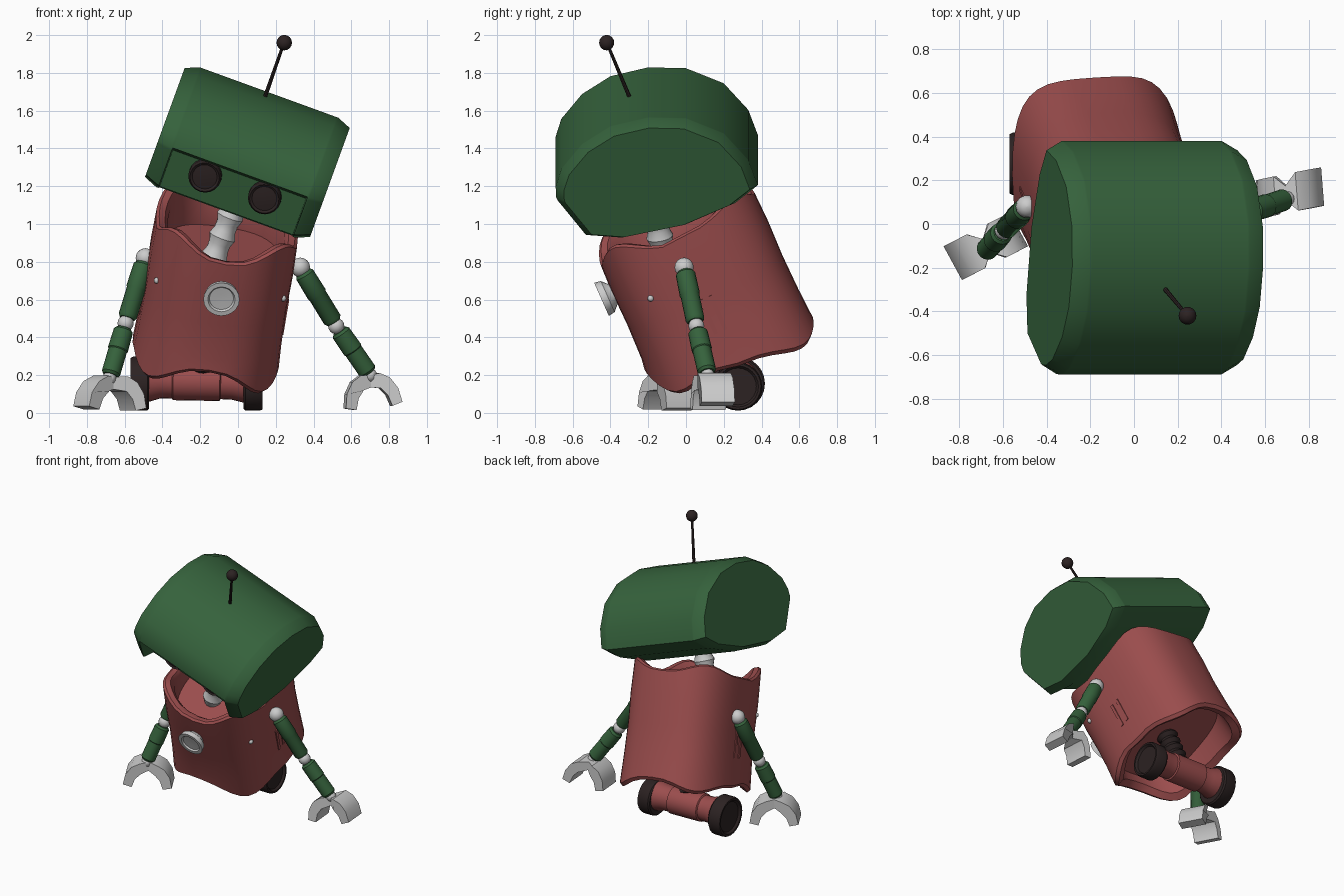
import bpy, bmesh, math
from mathutils import Vector as V, Matrix

if "Cube" in bpy.data.objects:
    bpy.data.objects.remove(bpy.data.objects["Cube"])


def material(name, rgb):
    m = bpy.data.materials.new(name)
    m.diffuse_color = (*rgb, 1)
    m.use_nodes = True
    m.node_tree.nodes["Principled BSDF"].inputs["Base Color"].default_value = m.diffuse_color
    return m


GREEN = material("green_paint", (0.036, 0.122, 0.045))
RED = material("red_paint", (0.33, 0.075, 0.075))
DARK = material("dark_rubber", (0.025, 0.016, 0.016))


def loft(name, rings, mat=None, matrix=None, angle=35):
    """Skin a list of equal-length closed rings and cap both ends."""
    bm = bmesh.new()
    loops = [[bm.verts.new(p) for p in r] for r in rings]
    n = len(loops[0])
    for a, b in zip(loops, loops[1:]):
        for i in range(n):
            j = (i + 1) % n
            bm.faces.new((a[i], a[j], b[j], b[i]))
    bm.faces.new(loops[0])
    bm.faces.new(loops[-1])
    bmesh.ops.recalc_face_normals(bm, faces=bm.faces)
    me = bpy.data.meshes.new(name)
    bm.to_mesh(me)
    bm.free()
    if matrix:
        me.transform(matrix)
    ob = bpy.data.objects.new(name, me)
    bpy.context.collection.objects.link(ob)
    if mat:
        me.materials.append(mat)
    bpy.ops.object.select_all(action='DESELECT')
    ob.select_set(True)
    bpy.context.view_layer.objects.active = ob
    bpy.ops.object.shade_smooth_by_angle(angle=math.radians(angle))
    return ob


def lathe(name, p, q, profile, mat=None, seg=16):
    """Turn (fraction along p-q, radius) pairs around the line p-q."""
    p, q = V(p), V(q)
    rot = (q - p).to_track_quat('Z', 'Y')
    rings = []
    for t, r in profile:
        c = p.lerp(q, t)
        rings.append([c + rot @ V((r * math.cos(k * math.tau / seg), r * math.sin(k * math.tau / seg), 0))
                      for k in range(seg)])
    return loft(name, rings, mat)


def ball(name, c, r, mat=None):
    half = V((0, 0, r))
    prof = [((1 - math.cos(a)) / 2, r * math.sin(a)) for a in
            [0.03 + k * (math.pi - 0.06) / 8 for k in range(9)]]
    return lathe(name, V(c) - half, V(c) + half, prof, mat, 14)


def box(name, c, size, mat, matrix):
    x, y, z = (s / 2 for s in size)
    c = V(c)
    rings = [[c + V((sx * x, sy * y, sz)) for sx, sy in ((-1, -1), (1, -1), (1, 1), (-1, 1))] for sz in (-z, z)]
    return loft(name, rings, mat, matrix)


# Head: tilted drum lofted sideways, with a deep face recess under the brow
TILT = Matrix.Rotation(math.radians(20), 4, 'Y')
MID = -0.425
outline = [(-.69, 1.26), (-.66, 1.36), (-.55, 1.50), (-.40, 1.60), (-.20, 1.65), (0, 1.645), (.20, 1.56),
           (.33, 1.41), (.38, 1.27), (.26, 1.17), (0, 1.05), (-.34, .975), (-.53, .99), (-.68, 1.185), (-.687, 1.2)]
recess = list(outline)
recess[11], recess[12], recess[13] = (-.30, .98), (-.42, .985), (-.50, 1.19)
small = [(-.15 + (y + .15) * .92, 1.31 + (v - 1.31) * .91) for y, v in outline]
stations = [(-.465, small), (-.39, outline), (-.38, outline), (-.375, recess),
            (.375, recess), (.38, outline), (.39, outline), (.465, small)]
loft("head", [[(MID + u, y, v) for y, v in prof] for u, prof in stations], GREEN, TILT, 32)

# Eyes
for side, label in ((-1, "left"), (1, "right")):
    u = MID + side * .168
    a, b = TILT @ V((u, -.42, 1.14)), TILT @ V((u, -.53, 1.112))
    lathe("eye_" + label, a, b, [(0, .088), (.85, .088), (1, .078), (.93, .066), (.97, .03)], DARK, 20)

# Antenna
lathe("antenna_rod", (.135, -.29, 1.65), (.24, -.415, 1.95), [(0, .011), (1, .008)], DARK, 8)
ball("antenna_tip", (.245, -.42, 1.96), .041, DARK)

# Torso: leaning rounded-square shell with wavy rims
UP = V((.153, -.402, .903)).normalized()
SIDE = (V((1, 0, 0)) - UP * UP.x).normalized()
BACK = UP.cross(SIDE)
CENTRE = V((-.115, .10, .65))
BODY = Matrix((SIDE, BACK, UP)).transposed().to_4x4()
BODY.translation = CENTRE


def body_ring(z, scale=1.0, inset=0.0, wave=0.0, lift=0.0, n=40):
    """Rounded-square ring; the rim waves more, and lifts, at the front."""
    ring = []
    for k in range(n):
        t = k * math.tau / n
        c, s = math.cos(t), math.sin(t)
        e = 2 / 2.7
        x = (.38 * scale - inset) * math.copysign(abs(c) ** e, c)
        y = (.45 * scale - inset) * math.copysign(abs(s) ** e, s)
        amp = wave * (1 if s < 0 else .65)
        ring.append((x, y, z - amp * math.cos(4 * t) + lift * max(0, -s)))
    return ring


loft("torso", [body_ring(-.2, 1, .07), body_ring(-.39, 1.02, .06, -.05, .09), body_ring(-.42, 1.03, .02, -.05, .09),
               body_ring(-.40, 1.03, 0, -.05, .09), body_ring(-.2, 1.01), body_ring(0), body_ring(.2, 1.01),
               body_ring(.40, 1.0, 0, .05), body_ring(.41, .99, .012, .05), body_ring(.40, .99, .045, .05),
               body_ring(.36, .98, .06, .03), body_ring(.2, 1, .07)], RED, BODY)

# Side slots and pins
for sx, label in ((-1, "left"), (1, "right")):
    for i in range(2):
        box(f"{label}_slot_{i}", (sx * .372, -.04 + i * .055, -.08), (.03, .022, .2), RED, BODY)
    ball(label + "_pin", BODY @ V((sx * .338, -.28, .13)), .017)

# Chest dial
lathe("chest_dial", BODY @ V((0, -.43, .18)), BODY @ V((0, -.52, .18)),
      [(0, .055), (.3, .062), (.6, .09), (1, .096), (1, .072), (.88, .064), (.86, .02)], None, 20)

# Neck: stacked vertebrae
prof = [(0, .05)]
for k in range(4):
    prof += [(k / 4 + .04, .058), (k / 4 + .125, .072), (k / 4 + .21, .058)]
lathe("neck", BODY @ V((-.06, -.14, .19)), (.02, -.19, 1.20), prof + [(1, .05)])

# Hip strut: dark ribbed column
prof = []
for k in range(6):
    prof += [(k / 6, .055), (k / 6 + .08, .075)]
lathe("hip_strut", (-.21, .27, .16), BODY @ V((0, 0, -.18)), prof + [(1, .055)], DARK)

# Axle and wheels
hub_l, hub_r = V((-.50, .275, .155)), V((.06, .275, .14))
lathe("axle", hub_l + V((0, 0, .015)), hub_r + V((0, 0, .02)),
      [(0, .11), (.06, .11), (.16, .092), (.27, .09), (.28, .1), (.72, .1),
       (.73, .09), (.84, .092), (.94, .105), (1, .105)], RED, 24)
for label, hub, s, r in (("left", hub_l, -1, .143), ("right", hub_r, 1, .128)):
    lathe(label + "_wheel", hub - V((s * .03, 0, 0)), hub + V((s * .07, 0, 0)),
          [(0, r * .93), (.1, r), (.85, r), (1, r * .95), (1, r * .85), (.85, r * .76), (.85, .01)], DARK, 24)

# Claw finger profile (outward, up)
finger = [(0, .02), (.055, .025), (.11, -.005), (.15, -.065), (.165, -.14), (.105, -.155), (.085, -.095),
          (.05, -.055), (0, -.045)]
tube = [(0, .04), (.05, .052), (.45, .054), (.47, .05), (.95, .05), (1, .04)]

# Arms: shoulder, elbow, wrist, hand centre, finger spread, hand width axis, hand scale
arms = (("left", (-.49, .08, .82), (-.595, -.03, .475), (-.68, -.125, .185), (-.675, -.1, .17),
         (.88, .45, -.03), (-.48, .88, 0), 1.03),
        ("right", (.33, -.01, .77), (.52, .055, .46), (.70, .115, .20), (.698, .14, .18),
         (1, .2, .12), (-.08, 1, 0), .93))
for label, sh, el, wr, hand, spread, across, size in arms:
    sh, el, wr, hand = V(sh), V(el), V(wr), V(hand)
    ball(label + "_shoulder", sh, .052)
    ball(label + "_elbow", el, .043)
    ball(label + "_wrist", wr, .036)
    lathe(label + "_upper_arm", sh.lerp(el, .08), sh.lerp(el, .93), tube, GREEN)
    lathe(label + "_forearm", el.lerp(wr, .1), el.lerp(wr, .95), tube, GREEN)
    s, t = V(spread).normalized(), V(across).normalized()
    up = s.cross(t).normalized()
    # each finger is narrow at the knuckle and wide at the plate
    for sign, part in ((-1, "inner"), (1, "outer")):
        rings = [[hand + s * (sign * x * size) + up * z + t * (w * (1 if x >= .05 else .4))
                  for x, z in finger] for w in (-.088, .088)]
        loft(f"{label}_{part}_finger", rings)
